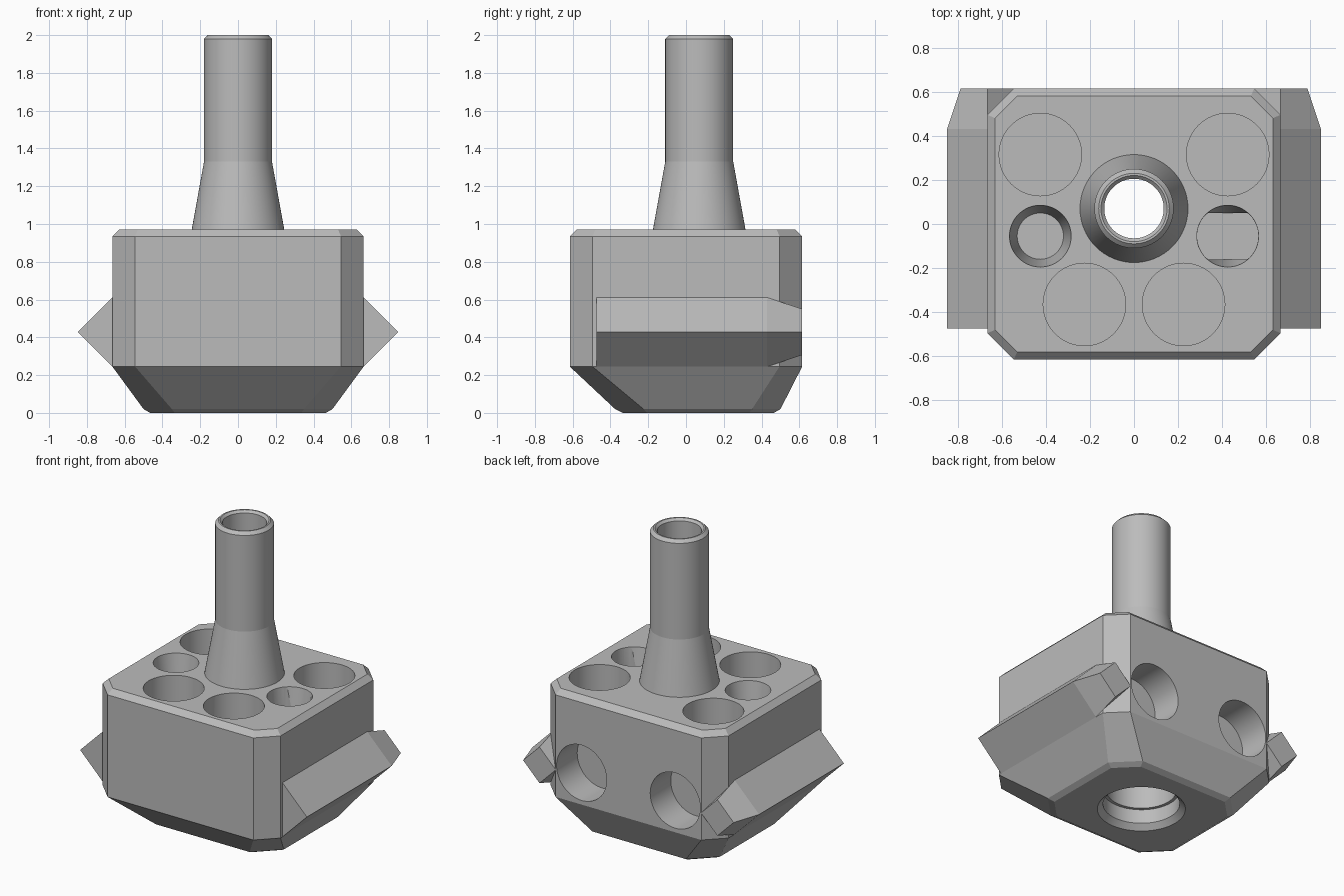
import bpy, bmesh
from math import sin, cos, tau, radians

cube = bpy.data.objects.get("Cube")
if cube:
    bpy.data.objects.remove(cube, do_unlink=True)

grey = bpy.data.materials.new("plain grey")
grey.use_nodes = True
grey.diffuse_color = (0.5, 0.5, 0.5, 1)
grey.node_tree.nodes["Principled BSDF"].inputs["Base Color"].default_value = (0.5, 0.5, 0.5, 1)

SEGMENTS = 64
AXIS_Y = 0.07      # the stem and bore share this axis
TOP = 0.97


def loft(name, rings, capped=True):
    """Skin a stack of equal-length point rings."""
    bm = bmesh.new()
    rows = [[bm.verts.new(p) for p in ring] for ring in rings]
    n = len(rows[0])
    for a, b in zip(rows, rows[1:]):
        for i in range(n):
            j = (i + 1) % n
            bm.faces.new((a[i], a[j], b[j], b[i]))
    if capped:
        bm.faces.new(rows[0])
        bm.faces.new(rows[-1])
    bmesh.ops.recalc_face_normals(bm, faces=bm.faces)
    mesh = bpy.data.meshes.new(name)
    bm.to_mesh(mesh)
    bm.free()
    mesh.materials.append(grey)
    obj = bpy.data.objects.new(name, mesh)
    bpy.context.collection.objects.link(obj)
    return obj


def octagon(hx, y0, y1, c, z):
    """Rectangle with cut corners."""
    return [(hx, y0 + c, z), (hx, y1 - c, z), (hx - c, y1, z), (c - hx, y1, z),
            (-hx, y1 - c, z), (-hx, y0 + c, z), (c - hx, y0, z), (hx - c, y0, z)]


def circle(x, y, r, z, limit=9):
    """Horizontal circle, optionally flattened in y to make a slot."""
    angles = [tau * i / SEGMENTS for i in range(SEGMENTS)]
    return [(x + r * cos(a), y + max(-limit, min(limit, r * sin(a))), z) for a in angles]


def lathe(name, x, y, profile, capped=True, limit=9):
    return loft(name, [circle(x, y, r, z, limit) for r, z in profile], capped)


def combine(target, tool, operation):
    mod = target.modifiers.new(operation.lower(), "BOOLEAN")
    mod.operation, mod.solver, mod.object = operation, "EXACT", tool
    bpy.context.view_layer.objects.active = target
    bpy.ops.object.modifier_apply(modifier=mod.name)
    bpy.data.objects.remove(tool, do_unlink=True)


def shade(obj):
    bpy.ops.object.select_all(action="DESELECT")
    obj.select_set(True)
    bpy.context.view_layer.objects.active = obj
    bpy.ops.object.shade_smooth_by_angle(angle=radians(8))


# Chamfered block with a tapered underside
body = loft("body", [
    octagon(0.465, -0.335, 0.465, 0.13, 0),
    octagon(0.50, -0.375, 0.50, 0.15, 0.02),
    octagon(0.665, -0.615, 0.615, 0.12, 0.245),
    octagon(0.665, -0.615, 0.615, 0.12, 0.935),
    octagon(0.63, -0.58, 0.58, 0.10, TOP)])

# Diamond side rails, tapered at the back
for side in (-1, 1):
    rail = loft("side_rail", [
        [(side * 0.665 + r, y, 0.428), (side * 0.665, y, 0.428 + r),
         (side * 0.665 - r, y, 0.428), (side * 0.665, y, 0.428 - r)]
        for y, r in ((-0.475, 0.183), (0.43, 0.183), (0.615, 0.122))])
    combine(body, rail, "UNION")

# Blind pockets in the top and the back
for side in (-1, 1):
    for x, y in ((0.425, 0.315), (0.225, -0.365)):
        pocket = lathe("top_pocket", side * x, y, [(0.187, 0.74), (0.187, 1.1)])
        combine(body, pocket, "DIFFERENCE")
    pocket = lathe("back_pocket", 0, 0, [(0.187, 0), (0.187, 0.4)])
    pocket.rotation_euler.x = radians(-90)
    pocket.location = (side * 0.35, 0.395, 0.46)
    bpy.context.view_layer.update()
    combine(body, pocket, "DIFFERENCE")

    # Tapered locating holes
    socket = lathe("locating_hole", side * 0.425, -0.055,
                   [(0.105, 0.72), (0.14, TOP), (0.14, 1.1)])
    combine(body, socket, "DIFFERENCE")

# Slot through the locating hole on the left
slot = lathe("locating_slot", 0.425, -0.055, [(0.139, 0.72), (0.139, 1.1)], limit=0.105)
combine(body, slot, "DIFFERENCE")

# Stepped bore from below
bore = lathe("bore", 0, AXIS_Y, [
    (0.31, -0.04), (0.235, 0.035), (0.235, 0.13), (0.215, 0.13),
    (0.215, 0.75), (0.135, 0.95), (0.135, 1.1)])
combine(body, bore, "DIFFERENCE")
shade(body)

# Hollow stem with a flared foot
stem = lathe("stem", 0, AXIS_Y, [
    (0.245, TOP), (0.18, 1.33), (0.18, 1.98), (0.16, 2.0),
    (0.15, 2.0), (0.135, 1.985), (0.135, TOP)], capped=False)
shade(stem)
